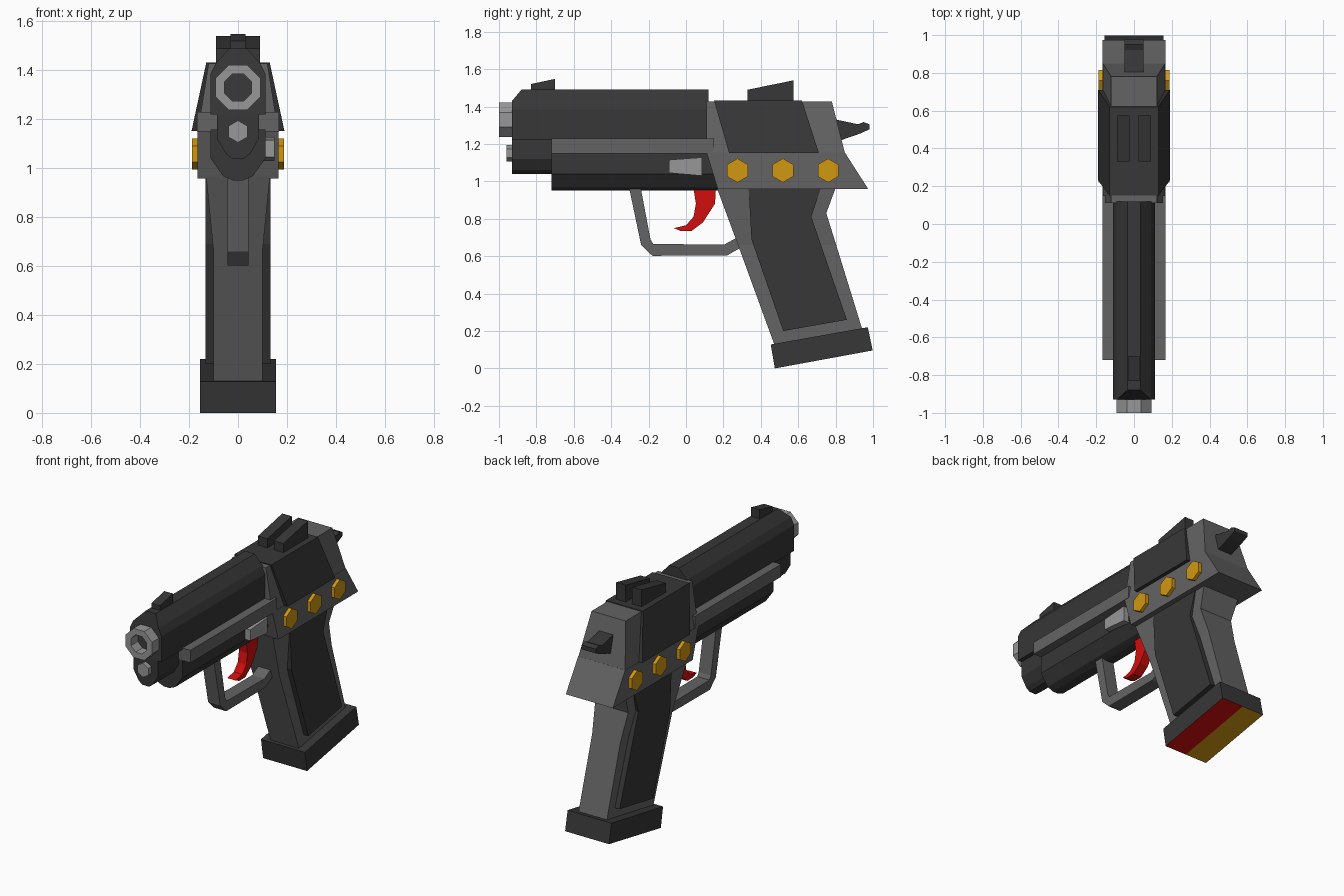
import bpy, bmesh, math

if "Cube" in bpy.data.objects:
    bpy.data.objects.remove(bpy.data.objects["Cube"])


def material(name, rgb):
    m = bpy.data.materials.new(name)
    m.diffuse_color = (*rgb, 1)
    m.use_nodes = True
    m.node_tree.nodes["Principled BSDF"].inputs["Base Color"].default_value = m.diffuse_color
    return m


GRAY = material("frame gray", (0.125, 0.125, 0.125))
DARK = material("dark gray", (0.038, 0.038, 0.038))
STEEL = material("light steel", (0.31, 0.31, 0.31))
GOLD = material("gold", (0.64, 0.31, 0.005))
RED = material("red", (0.64, 0.004, 0.004))


def loft(name, ring_a, ring_b, mat):
    """Closed solid between two matching rings of 3D points."""
    bm = bmesh.new()
    a = [bm.verts.new(p) for p in ring_a]
    b = [bm.verts.new(p) for p in ring_b]
    bm.faces.new(a)
    bm.faces.new(b[::-1])
    n = len(a)
    for i in range(n):
        j = (i + 1) % n
        bm.faces.new((a[j], a[i], b[i], b[j]))
    bmesh.ops.recalc_face_normals(bm, faces=bm.faces)
    me = bpy.data.meshes.new(name)
    bm.to_mesh(me)
    bm.free()
    me.materials.append(mat)
    ob = bpy.data.objects.new(name, me)
    bpy.context.collection.objects.link(ob)
    return ob


def side(name, pts, mat, x0, x1):
    """Side profile (y, z) spanning x0..x1."""
    return loft(name, [(x0, y, z) for y, z in pts], [(x1, y, z) for y, z in pts], mat)


def body(name, pts, mat, width):
    """Side profile (y, z) centred on x=0, half-width given as a function of z."""
    return loft(name, [(-width(z), y, z) for y, z in pts],
                [(width(z), y, z) for y, z in pts], mat)


def section(name, half, mat, y0, y1):
    """Mirrored half cross-section (x, z) running from y0 to y1."""
    ring = half + [(-x, z) for x, z in reversed(half)]
    return loft(name, [(x, y0, z) for x, z in ring], [(x, y1, z) for x, z in ring], mat)


def ngon(r, n, start):
    return [(r * math.cos(start + i * math.tau / n), r * math.sin(start + i * math.tau / n))
            for i in range(n)]


# Slide, with its upper front edge sloped back
slide = section("slide", [(0.035, 1.49), (0.09, 1.43), (0.112, 1.385), (0.112, 1.22)],
                DARK, -0.93, 0.12)
for v in slide.data.vertices:
    if v.co.z > 1.45 and v.co.y < 0:
        v.co.y += 0.05

# Rounded under-barrel housings and side rails
section("front_housing", [(0.085, 1.23), (0.085, 1.12), (0.05, 1.06), (0.025, 1.04)],
        DARK, -0.93, -0.70)
section("under_housing", [(0.112, 1.16), (0.112, 1.04), (0.06, 0.967), (0.02, 0.95)],
        DARK, -0.72, 0.18)
section("side_rails", [(0.168, 1.23), (0.168, 1.15)], GRAY, -0.72, 0.15)

# Barrel muzzle ring: outer and inner octagons
bm = bmesh.new()
rings = []
for r, y in ((0.1, -0.93), (0.1, -1.0), (0.06, -1.0), (0.06, -0.93)):
    rings.append([bm.verts.new((x, y, z + 1.33)) for x, z in ngon(r, 8, math.pi / 8)])
for k in range(4):
    a, b = rings[k], rings[(k + 1) % 4]
    for i in range(8):
        j = (i + 1) % 8
        bm.faces.new((a[i], a[j], b[j], b[i]))
bmesh.ops.recalc_face_normals(bm, faces=bm.faces)
mesh = bpy.data.meshes.new("muzzle_ring")
bm.to_mesh(mesh)
bm.free()
mesh.materials.append(STEEL)
bpy.context.collection.objects.link(bpy.data.objects.new("muzzle_ring", mesh))

# Guide rod
hexa = ngon(0.045, 6, math.pi / 2)
loft("guide_rod", [(x, -0.96, z + 1.15) for x, z in hexa],
     [(x, -0.92, z + 1.15) for x, z in hexa], STEEL)

# Receiver: tapered upper block, flared lower block, dark cover
body("receiver_upper", [(0.11, 1.427), (0.78, 1.427), (0.85, 1.15), (0.11, 1.15)], GRAY,
     lambda z: 0.12 + (1.43 - z) * 0.16)
body("receiver_lower", [(0.11, 1.153), (0.85, 1.153), (0.975, 0.958), (0.17, 0.958)], GRAY,
     lambda z: 0.166)
body("receiver_cover", [(0.15, 1.432), (0.62, 1.432), (0.71, 1.152), (0.23, 1.152)], DARK,
     lambda z: 0.13 + (1.43 - z) * 0.215)

# Sights
side("front_sight", [(-0.83, 1.48), (-0.83, 1.52), (-0.70, 1.548), (-0.70, 1.48)],
     DARK, -0.03, 0.03)
for s, label in ((1, "right"), (-1, "left")):
    side("rear_sight_" + label, [(0.33, 1.42), (0.33, 1.49), (0.575, 1.54), (0.575, 1.42)],
         DARK, s * 0.023, s * 0.09)
    # Gold hexagonal bolts
    for i, y in enumerate((0.275, 0.518, 0.76)):
        outer, inner = ngon(0.056, 6, math.pi / 2), ngon(0.064, 6, math.pi / 2)
        loft(f"bolt_{label}_{i + 1}", [(s * 0.155, y + a, 1.058 + b) for a, b in inner],
             [(s * 0.188, y + a, 1.058 + b) for a, b in inner], GOLD)
    # Grip side panels
    side("grip_panel_" + label,
         [(0.335, 0.96), (0.72, 0.96), (0.67, 0.81), (0.86, 0.26), (0.52, 0.20), (0.35, 0.69)],
         DARK, s * 0.08, s * 0.133)

# Hammer
side("hammer", [(0.78, 1.335), (0.92, 1.305), (0.95, 1.317), (0.98, 1.305), (0.98, 1.278),
                (0.93, 1.255), (0.80, 1.21)], DARK, -0.05, 0.05)

# Release catch on the right side only
side("release_catch", [(-0.09, 1.045), (-0.09, 1.115), (0.085, 1.128), (0.085, 1.03)],
     STEEL, 0.09, 0.15)

# Grip: flared upper part and straight lower part
body("grip_upper", [(0.165, 0.965), (0.80, 0.965), (0.75, 0.83), (0.803, 0.66), (0.278, 0.66)],
     GRAY, lambda z: 0.1 + (z - 0.66) * 0.1)
side("grip_lower", [(0.278, 0.66), (0.803, 0.66), (0.945, 0.20), (0.475, 0.12)],
     GRAY, -0.1, 0.1)

# Magazine base with two-coloured underside, split at x = 0
for s, label, mat in ((1, "right", RED), (-1, "left", GOLD)):
    base = side("magazine_base_" + label,
                [(0.453, 0.128), (0.972, 0.22), (0.998, 0.096), (0.475, 0.0)],
                DARK, 0, s * 0.155)
    base.data.materials.append(mat)
    for p in base.data.polygons:
        if p.normal.z < -0.8:
            p.material_index = 1

# Trigger and trigger guard
side("trigger", [(0.04, 0.965), (0.16, 0.965), (0.155, 0.88), (0.09, 0.78), (0.03, 0.735),
                 (-0.03, 0.735), (-0.065, 0.75), (0.0, 0.765), (0.04, 0.81), (0.053, 0.88)],
     RED, -0.03, 0.03)
side("trigger_guard", [(-0.305, 0.97), (-0.24, 0.66), (-0.18, 0.602), (0.22, 0.604),
                       (0.30, 0.65), (0.30, 0.715), (0.205, 0.662), (-0.175, 0.665),
                       (-0.19, 0.69), (-0.243, 0.97)], GRAY, -0.043, 0.043)
